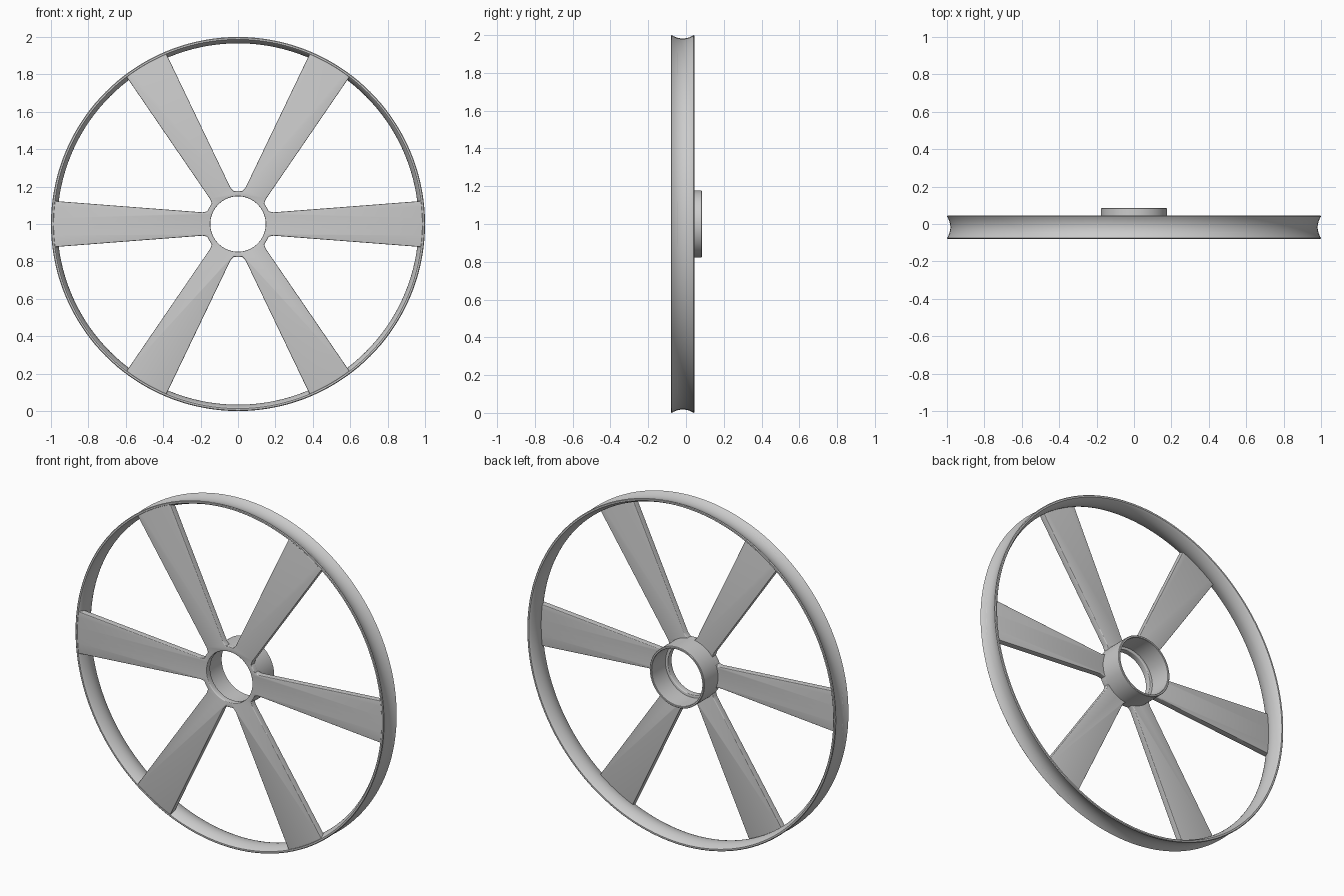
import bpy, bmesh, math
from mathutils import Matrix, Vector

cube = bpy.data.objects.get("Cube")
if cube:
    bpy.data.objects.remove(cube, do_unlink=True)

FRONT, BACK, HUB_BACK = -0.08, 0.045, 0.085
SPOKE_THICK = 0.036
HUB_R, BORE_R = 0.177, 0.148

grey = bpy.data.materials.new("plain grey")
grey.use_nodes = True
grey.diffuse_color = (0.6, 0.6, 0.6, 1)
grey.node_tree.nodes["Principled BSDF"].inputs["Base Color"].default_value = (0.6, 0.6, 0.6, 1)


def finish(obj):
    obj.data.materials.clear()
    obj.data.materials.append(grey)
    bpy.ops.object.select_all(action="DESELECT")
    obj.select_set(True)
    bpy.context.view_layer.objects.active = obj
    bpy.ops.object.shade_smooth_by_angle(angle=math.radians(35))


def lathe(name, profile, steps):
    """Turn a closed (radius, y) profile around the wheel axle."""
    bm = bmesh.new()
    rings = []
    for i in range(steps):
        a = 2 * math.pi * i / steps
        rings.append([bm.verts.new((r * math.cos(a), y, 1 + r * math.sin(a))) for r, y in profile])
    n = len(profile)
    for i in range(steps):
        p, q = rings[i], rings[(i + 1) % steps]
        for j in range(n):
            k = (j + 1) % n
            bm.faces.new((p[j], p[k], q[k], q[j]))
    bmesh.ops.recalc_face_normals(bm, faces=bm.faces)
    mesh = bpy.data.meshes.new(name)
    bm.to_mesh(mesh)
    bm.free()
    obj = bpy.data.objects.new(name, mesh)
    bpy.context.collection.objects.link(obj)
    finish(obj)


def polar(r, degrees):
    a = math.radians(degrees)
    return Vector((r * math.cos(a), r * math.sin(a)))


# Rim: thin curved shell, hollow on the outside and bulging on the inside
mid, half, groove, wall = (FRONT + BACK) / 2, (BACK - FRONT) / 2, 0.018, 0.016
outer, inner = [], []
for i in range(13):
    t = -1 + 2 * i / 12
    dip = groove * (1 - t * t)
    outer.append((1 - dip, mid + t * (half - 0.004)))
    inner.append((1 - wall - dip, mid + t * (half - 0.003)))
tips = [[(1 - 0.004, y), (1 - wall + 0.003, y)] for y in (BACK, FRONT)]
lathe("rim", outer + tips[0] + inner[::-1] + tips[1][::-1], 144)

# Hub sleeve: thin tube reaching out behind the spokes
SLEEVE_R = 0.164
lathe("hub_sleeve", [(HUB_R, FRONT + 0.02), (HUB_R, HUB_BACK - 0.003), (HUB_R - 0.003, HUB_BACK),
                     (SLEEVE_R + 0.002, HUB_BACK), (SLEEVE_R, HUB_BACK - 0.002),
                     (SLEEVE_R, FRONT + 0.02)], 72)

# Spokes and front hub ring: one flat plate flaring toward the rim
END_R = 0.987
outline = []
for s in range(6):
    turn = Matrix.Rotation(math.radians(60 * s), 2)
    tip = math.degrees(math.asin(0.123 / END_R))
    piece = [Vector((0.181, -0.0635)), Vector((0.192, -0.0625))]
    piece += [polar(END_R, -tip + 2 * tip * i / 8) for i in range(9)]
    piece += [Vector((0.192, 0.0625)), Vector((0.181, 0.0635))]
    piece += [polar(HUB_R, 22.5 + 5 * i) for i in range(4)]
    outline += [turn @ p for p in piece]
bore = [polar(BORE_R, 5 * i) for i in range(72)]

curve = bpy.data.curves.new("spokes", "CURVE")
curve.dimensions = "2D"
curve.fill_mode = "BOTH"
for loop in (outline, bore):
    spline = curve.splines.new("POLY")
    spline.points.add(len(loop) - 1)
    for point, p in zip(spline.points, loop):
        point.co = (p.x, p.y, 0, 1)
    spline.use_cyclic_u = True
BEVEL = 0.004
curve.bevel_depth = BEVEL
curve.bevel_resolution = 2
curve.offset = -BEVEL
curve.extrude = SPOKE_THICK / 2 - BEVEL
plate = bpy.data.objects.new("spokes", curve)
bpy.context.collection.objects.link(plate)
bpy.ops.object.select_all(action="DESELECT")
plate.select_set(True)
bpy.context.view_layer.objects.active = plate
bpy.ops.object.convert(target="MESH")
plate = bpy.context.view_layer.objects.active
plate.data.transform(Matrix.Translation((0, FRONT + SPOKE_THICK / 2, 1)) @ Matrix.Rotation(math.pi / 2, 4, "X"))
bm = bmesh.new()
bm.from_mesh(plate.data)
bmesh.ops.remove_doubles(bm, verts=bm.verts, dist=0.0001)
bmesh.ops.recalc_face_normals(bm, faces=bm.faces)
bm.to_mesh(plate.data)
bm.free()
finish(plate)
